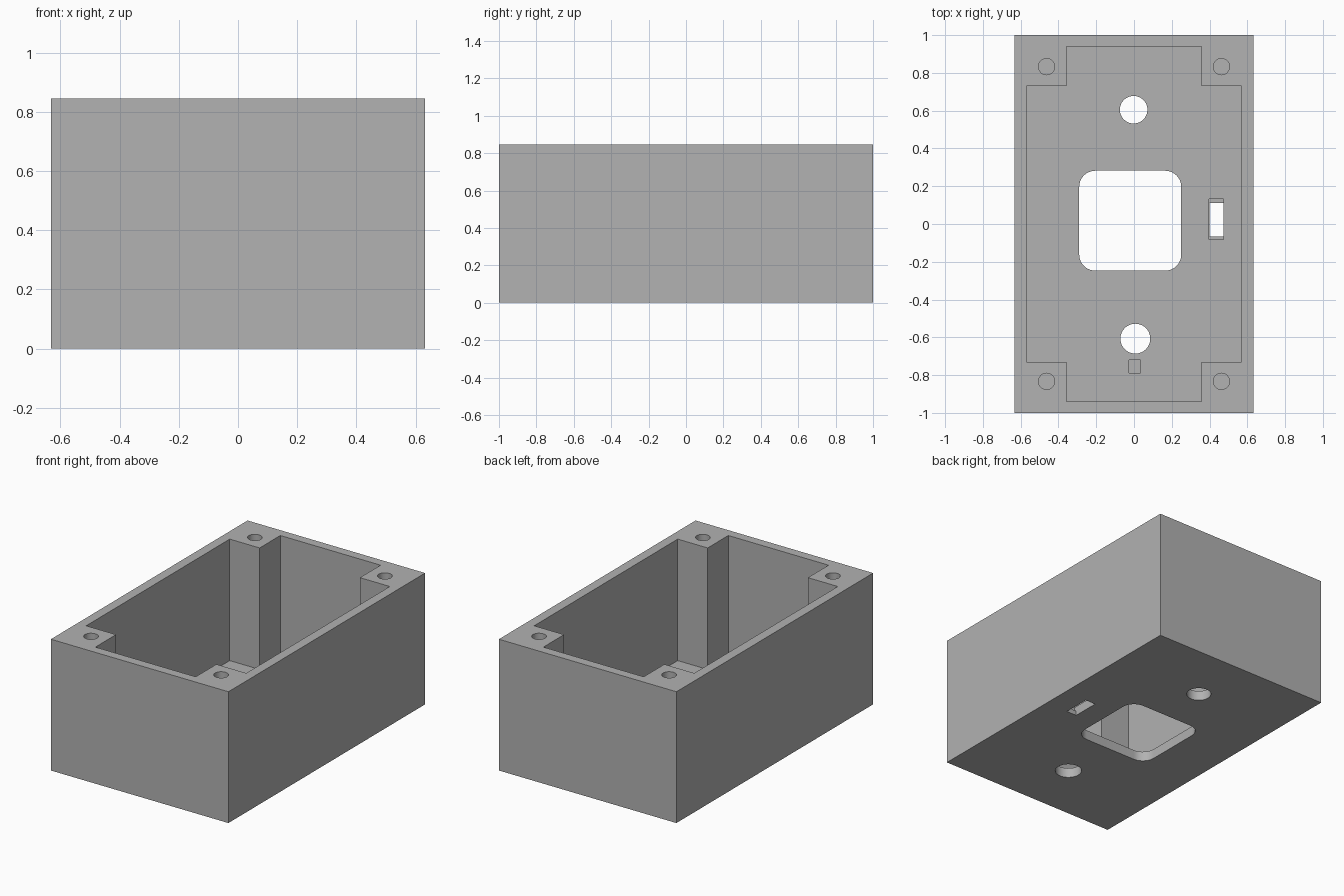
import bpy
import bmesh
import math

cube = bpy.data.objects.get("Cube")
if cube:
    bpy.data.objects.remove(cube, do_unlink=True)

HEIGHT = 0.845
FLOOR = 0.063
ABOVE = HEIGHT + 0.1

grey = bpy.data.materials.new("plain grey")
grey.use_nodes = True
grey.diffuse_color = (0.445, 0.445, 0.445, 1)
grey.node_tree.nodes["Principled BSDF"].inputs["Base Color"].default_value = grey.diffuse_color


def prism(name, outline, z0, z1):
    """Extrude a counter-clockwise outline from z0 up to z1."""
    bm = bmesh.new()
    base = bm.faces.new([bm.verts.new((x, y, z0)) for x, y in outline])
    top = bmesh.ops.extrude_face_region(bm, geom=[base])["geom"]
    verts = [v for v in top if isinstance(v, bmesh.types.BMVert)]
    bmesh.ops.translate(bm, verts=verts, vec=(0, 0, z1 - z0))
    bmesh.ops.recalc_face_normals(bm, faces=bm.faces)
    mesh = bpy.data.meshes.new(name)
    bm.to_mesh(mesh)
    bm.free()
    mesh.materials.append(grey)
    obj = bpy.data.objects.new(name, mesh)
    bpy.context.collection.objects.link(obj)
    return obj


def rect(x0, x1, y0, y1):
    return [(x0, y0), (x1, y0), (x1, y1), (x0, y1)]


def circle(cx, cy, r, n=48):
    return [(cx + r * math.cos(math.tau * i / n), cy + r * math.sin(math.tau * i / n))
            for i in range(n)]


def rounded_rect(x0, x1, y0, y1, r, n=10):
    centres = [(x1 - r, y1 - r), (x0 + r, y1 - r), (x0 + r, y0 + r), (x1 - r, y0 + r)]
    return [(cx + r * math.cos(math.pi / 2 * (q + i / n)),
             cy + r * math.sin(math.pi / 2 * (q + i / n)))
            for q, (cx, cy) in enumerate(centres) for i in range(n + 1)]


def cut(body, outline, z0, z1):
    """Subtract a prism from the body, then discard the cutter."""
    cutter = prism("cutter", outline, z0, z1)
    cutter.hide_render = True
    mod = body.modifiers.new("cut", "BOOLEAN")
    mod.operation = "DIFFERENCE"
    mod.solver = "EXACT"
    mod.object = cutter
    bpy.context.view_layer.objects.active = body
    bpy.ops.object.modifier_apply(modifier=mod.name)
    bpy.data.objects.remove(cutter, do_unlink=True)


# Outer block
box = prism("enclosure_box", rect(-0.632, 0.632, -1, 1), 0, HEIGHT)

# Cavity that leaves a square post in each corner
ox, ix, oy, iy = 0.57, 0.357, 0.94, 0.73
cavity = [(ix, -oy), (ix, -iy), (ox, -iy), (ox, iy), (ix, iy), (ix, oy),
          (-ix, oy), (-ix, iy), (-ox, iy), (-ox, -iy), (-ix, -iy), (-ix, -oy)]
cut(box, cavity, FLOOR, ABOVE)

# Blind screw holes in the posts
for sx in (-1, 1):
    for sy in (-1, 1):
        cut(box, circle(0.463 * sx, 0.833 * sy, 0.043, 32), HEIGHT - 0.4, ABOVE)

# Openings through the floor
cut(box, rounded_rect(-0.29, 0.25, -0.247, 0.282, 0.085), -0.1, 0.2)
cut(box, circle(-0.002, 0.605, 0.073), -0.1, 0.2)
cut(box, circle(0.007, -0.607, 0.079), -0.1, 0.2)

# Switch slot with a stepped recess, and a small blind pocket
cut(box, rect(0.4, 0.473, -0.065, 0.112), -0.1, 0.2)
cut(box, rect(0.398, 0.475, -0.082, 0.133), 0.03, 0.2)
cut(box, rect(-0.027, 0.035, -0.788, -0.72), 0.03, 0.2)

bpy.ops.object.select_all(action="DESELECT")
box.select_set(True)
bpy.context.view_layer.objects.active = box
bpy.ops.object.shade_smooth_by_angle(angle=math.radians(30))
